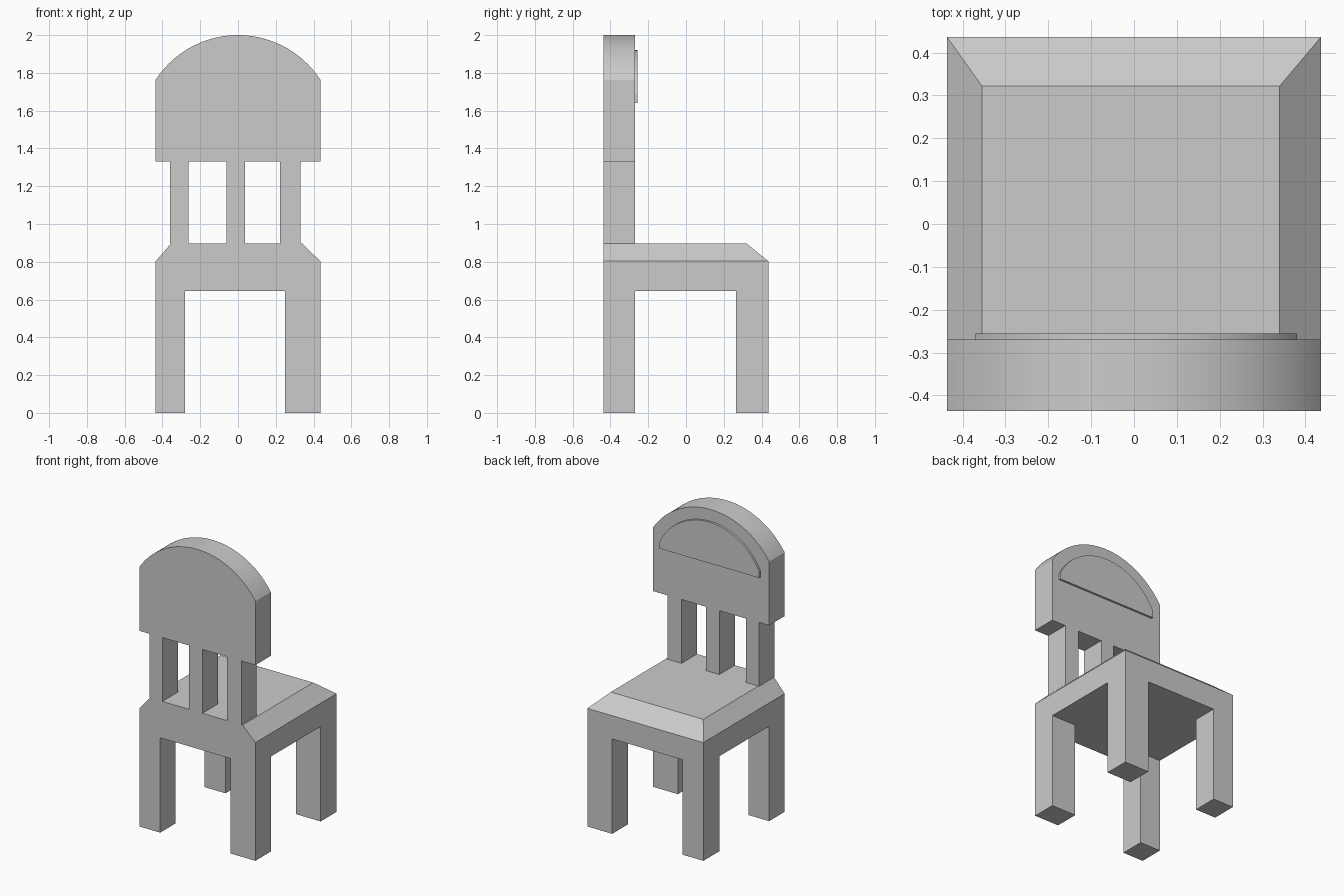
import bpy
import bmesh
import math

cube = bpy.data.objects.get("Cube")
if cube:
    bpy.data.objects.remove(cube, do_unlink=True)

grey = bpy.data.materials.new("plain_grey")
grey.use_nodes = True
colour = (0.6, 0.6, 0.6, 1)
grey.diffuse_color = colour
grey.node_tree.nodes["Principled BSDF"].inputs["Base Color"].default_value = colour

EDGE = 0.436           # half width and half depth of the chair
BACK_FACE = -0.27      # seat side of the backrest
SEAT_BOTTOM, SEAT_RIM, SEAT_TOP = 0.645, 0.803, 0.896


def finish(name, bm):
    bmesh.ops.recalc_face_normals(bm, faces=bm.faces)
    mesh = bpy.data.meshes.new(name)
    bm.to_mesh(mesh)
    bm.free()
    mesh.materials.append(grey)
    obj = bpy.data.objects.new(name, mesh)
    bpy.context.collection.objects.link(obj)
    return obj


def box(name, x, y, z):
    """Box between the given (low, high) ranges."""
    bm = bmesh.new()
    bmesh.ops.create_cube(bm, size=1)
    for v in bm.verts:
        v.co = [r[0] if c < 0 else r[1] for c, r in zip(v.co, (x, y, z))]
    return finish(name, bm)


def arched_panel(name, x, y, bottom, shoulder, top, steps=48):
    """Upright panel with straight sides and a circular arc on top."""
    middle, half, rise = (x[0] + x[1]) / 2, (x[1] - x[0]) / 2, top - shoulder
    radius = (half ** 2 + rise ** 2) / (2 * rise)
    sweep = math.asin(half / radius)
    outline = [(x[0], bottom), (x[1], bottom)]
    for i in range(steps + 1):
        a = sweep * (1 - 2 * i / steps)
        outline.append((middle + radius * math.sin(a),
                        top - radius + radius * math.cos(a)))
    bm = bmesh.new()
    face = bm.faces.new([bm.verts.new((px, y[0], pz)) for px, pz in outline])
    new = bmesh.ops.extrude_face_region(bm, geom=[face])["geom"]
    moved = [g for g in new if isinstance(g, bmesh.types.BMVert)]
    bmesh.ops.translate(bm, verts=moved, vec=(0, y[1] - y[0], 0))
    obj = finish(name, bm)
    bpy.ops.object.select_all(action="DESELECT")
    obj.select_set(True)
    bpy.context.view_layer.objects.active = obj
    bpy.ops.object.shade_smooth_by_angle(angle=math.radians(20))
    return obj


# Four square legs
for side, x in (("right", (-EDGE, -0.28)), ("left", (0.25, EDGE))):
    for end, y in (("back", (-EDGE, BACK_FACE)), ("front", (0.265, EDGE))):
        box(f"{end}_{side}_leg", x, y, (0, SEAT_BOTTOM))

# Seat: slab whose top tapers on the sides and the front
bm = bmesh.new()
bmesh.ops.create_cube(bm, size=2 * EDGE)
for v in bm.verts:
    v.co.z = SEAT_BOTTOM if v.co.z < 0 else SEAT_RIM
rim = max(bm.faces, key=lambda f: f.calc_center_median().z)
raised = bmesh.ops.extrude_face_region(bm, geom=[rim])["geom"]
bmesh.ops.delete(bm, geom=[rim], context="FACES_ONLY")
for v in raised:
    if isinstance(v, bmesh.types.BMVert):
        v.co.x = -0.355 if v.co.x < 0 else 0.34
        v.co.y = -EDGE if v.co.y < 0 else 0.322
        v.co.z = SEAT_TOP
finish("seat", bm)

# Three uprights carrying the headrest
for side, x in (("right", (-0.36, -0.263)), ("middle", (-0.062, 0.038)),
                ("left", (0.223, 0.33))):
    box(f"{side}_upright", x, (-EDGE, BACK_FACE), (SEAT_TOP, 1.33))

# Arched headrest with a thin raised panel
arched_panel("headrest", (-EDGE, EDGE), (-EDGE, BACK_FACE), 1.33, 1.763, 2)
arched_panel("headrest_panel", (-0.37, 0.38), (BACK_FACE, -0.256),
             1.64, 1.685, 1.92)
